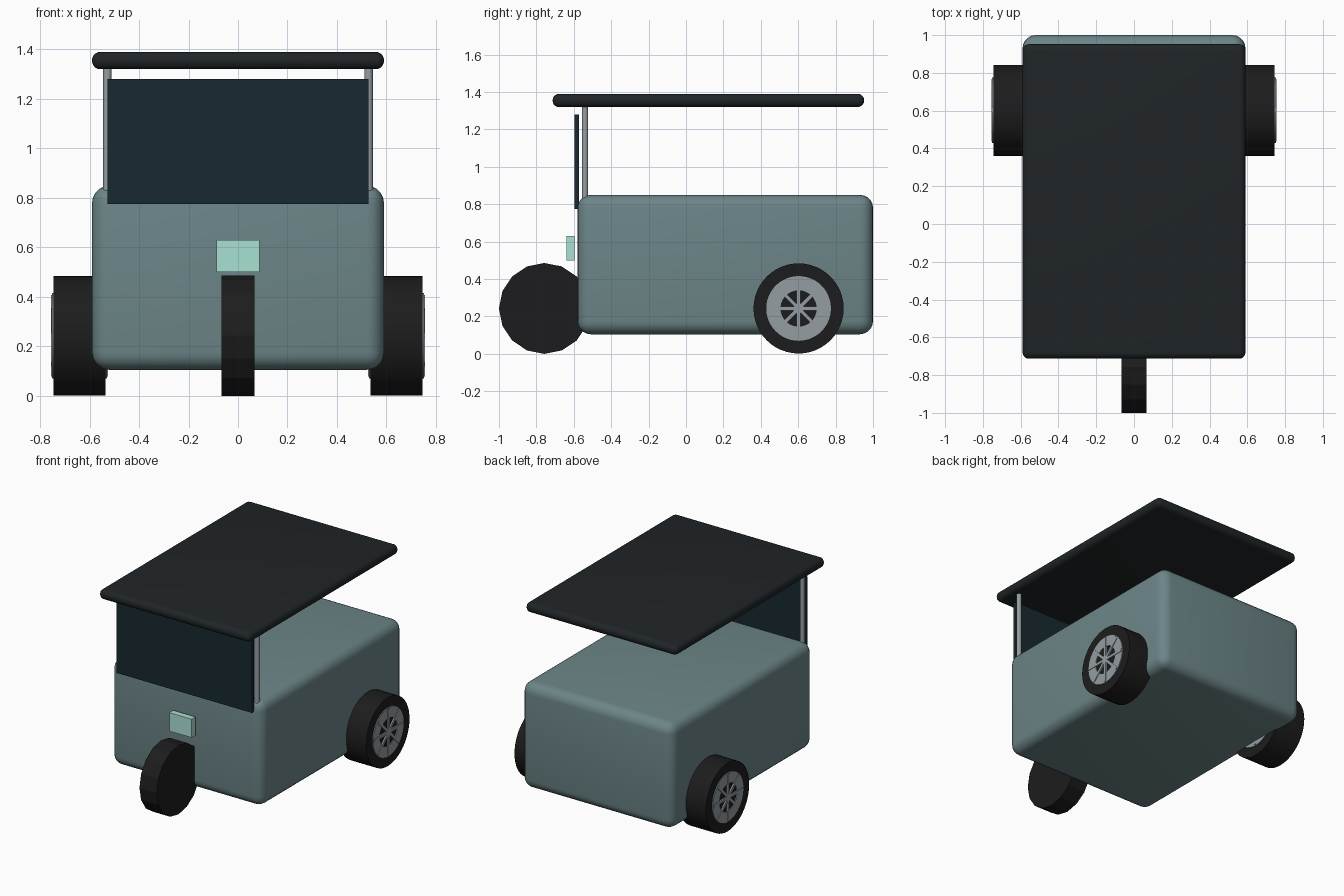
import bpy, math

if "Cube" in bpy.data.objects:
    bpy.data.objects.remove(bpy.data.objects["Cube"])

def material(name, rgb):
    m = bpy.data.materials.new(name)
    m.diffuse_color = (*rgb, 1)
    m.use_nodes = True
    m.node_tree.nodes["Principled BSDF"].inputs["Base Color"].default_value = m.diffuse_color
    return m

PAINT = material("paint", (0.15, 0.235, 0.245))
BLACK = material("roof_black", (0.014, 0.018, 0.020))
RUBBER = material("rubber", (0.012, 0.012, 0.013))
GLASS = material("dark_glass", (0.009, 0.022, 0.029))
LAMP = material("lamp", (0.40, 0.75, 0.65))
METAL = material("metal", (0.30, 0.34, 0.36))

def finish(name, mat, smooth=False):
    ob = bpy.context.object
    ob.name = name
    ob.data.materials.append(mat)
    if smooth:
        bpy.ops.object.shade_smooth_by_angle(angle=math.radians(35))
    return ob

def box(name, lo, hi, mat, bevel=0, rot_x=0):
    mid = [(a + b) / 2 for a, b in zip(lo, hi)]
    bpy.ops.mesh.primitive_cube_add(size=1, location=mid)
    ob = bpy.context.object
    ob.scale = [b - a for a, b in zip(lo, hi)]
    bpy.ops.object.transform_apply(location=False, rotation=False, scale=True)
    ob.rotation_euler.x = rot_x
    if bevel:
        mod = ob.modifiers.new("bevel", 'BEVEL')
        mod.width, mod.segments = bevel, 5
        bpy.ops.object.modifier_apply(modifier="bevel")
    return finish(name, mat, bevel > 0)

def cylinder(name, loc, r, depth, mat, sides=32, across=False, smooth=True):
    rot = (0, math.pi / 2, 0) if across else (0, 0, 0)
    bpy.ops.mesh.primitive_cylinder_add(vertices=sides, radius=r, depth=depth,
                                        location=loc, rotation=rot)
    return finish(name, mat, smooth)

def ring(name, loc, r_in, r_out, depth, mat, n=48):
    # rectangular section revolved around the x axis
    section = [(-depth / 2, r_in), (depth / 2, r_in), (depth / 2, r_out), (-depth / 2, r_out)]
    verts = [(x, r * math.cos(2 * math.pi * i / n), r * math.sin(2 * math.pi * i / n))
             for i in range(n) for x, r in section]
    faces = [(4 * i + j, 4 * i + (j + 1) % 4,
              4 * ((i + 1) % n) + (j + 1) % 4, 4 * ((i + 1) % n) + j)
             for i in range(n) for j in range(4)]
    me = bpy.data.meshes.new(name)
    me.from_pydata(verts, [], [f[::-1] for f in faces])
    ob = bpy.data.objects.new(name, me)
    ob.location = loc
    bpy.context.collection.objects.link(ob)
    bpy.ops.object.select_all(action='DESELECT')
    ob.select_set(True)
    bpy.context.view_layer.objects.active = ob
    return finish(name, mat, True)

# Body, roof, windscreen and headlamp
box("body", (-0.59, -0.58, 0.105), (0.59, 1.0, 0.85), PAINT, 0.07)
box("roof", (-0.59, -0.713, 1.32), (0.59, 0.952, 1.39), BLACK, 0.033)
box("windscreen", (-0.527, -0.597, 0.775), (0.527, -0.572, 1.28), GLASS)
box("headlamp", (-0.087, -0.64, 0.5), (0.087, -0.597, 0.63), LAMP)

# Front wheel, coarse sixteen-sided
cylinder("front_wheel", (0, -0.757, 0.243), 0.243, 0.134, RUBBER, 16, True, False)

for side, s in (("left", -1), ("right", 1)):
    # Roof post
    cylinder(f"{side}_post", (s * 0.528, -0.54, 1.07), 0.017, 0.53, METAL, 16)
    # Rear wheel: tyre, rim and four crossing spoke bars
    c = (s * 0.64, 0.602, 0.243)
    cylinder(f"{side}_tyre", c, 0.241, 0.21, RUBBER, 48, True)
    ring(f"{side}_rim", c, 0.097, 0.173, 0.222, METAL)
    for i in range(4):
        half = (0.115, 0.010, 0.165)
        box(f"{side}_spoke_{i + 1}", [a - h for a, h in zip(c, half)],
            [a + h for a, h in zip(c, half)], METAL, rot_x=i * math.pi / 4)
